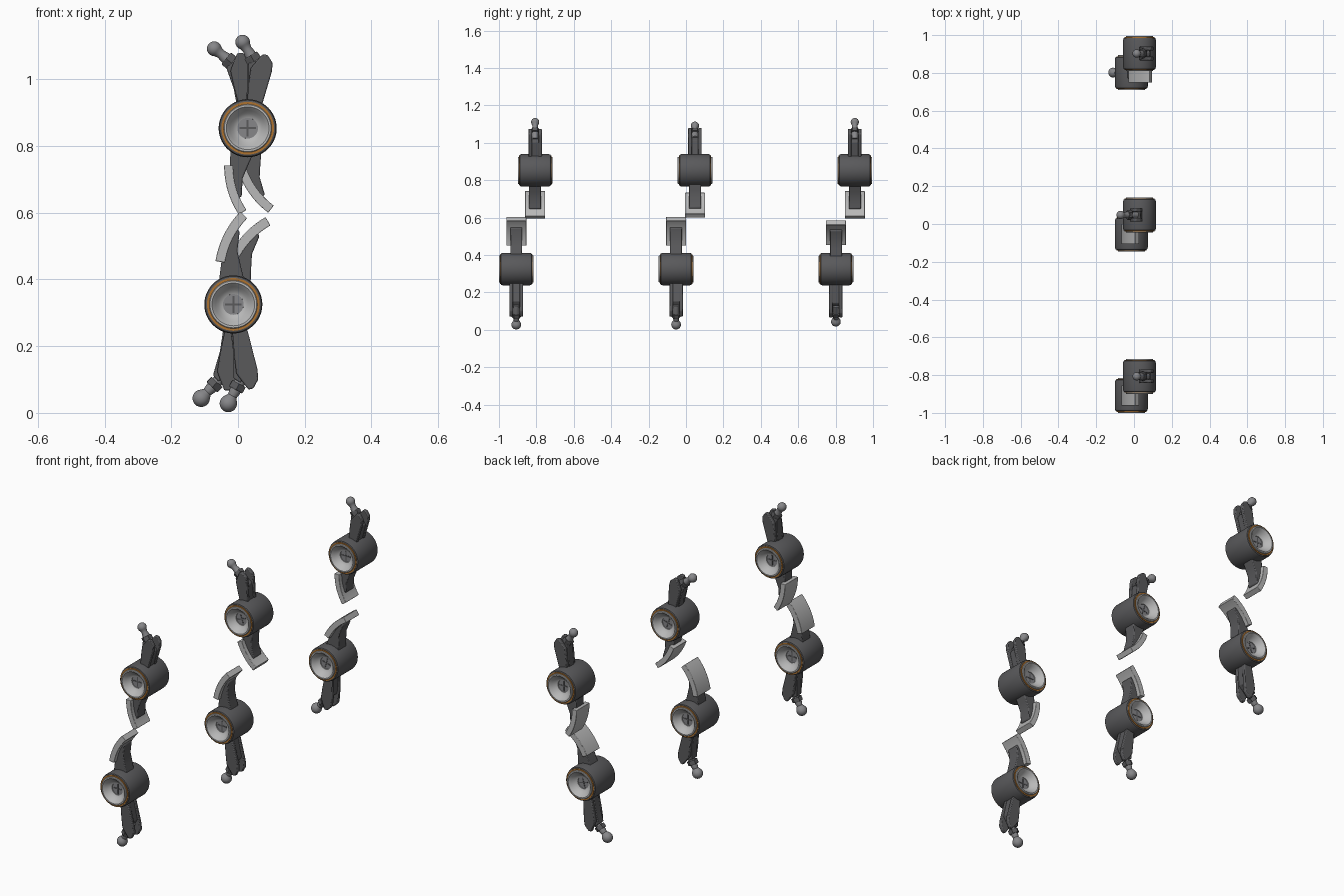
import bpy, bmesh, math
from mathutils import Matrix, Vector

if "Cube" in bpy.data.objects:
    bpy.data.objects.remove(bpy.data.objects["Cube"])

U = 0.003  # profile unit


def material(name, c):
    m = bpy.data.materials.new(name)
    m.diffuse_color = (c[0], c[1], c[2], 1)
    m.use_nodes = True
    m.node_tree.nodes["Principled BSDF"].inputs["Base Color"].default_value = m.diffuse_color
    return m


DARK = material("dark_steel", (0.10, 0.10, 0.105))
MID = material("bolt_steel", (0.24, 0.24, 0.25))
LIGHT = material("polished_steel", (0.48, 0.48, 0.48))
BRONZE = material("bronze", (0.42, 0.17, 0.03))


def finish(bm, name, mat, place, bevel=0, angle=35):
    bmesh.ops.remove_doubles(bm, verts=bm.verts, dist=1e-5)
    bmesh.ops.recalc_face_normals(bm, faces=bm.faces)
    me = bpy.data.meshes.new(name)
    bm.to_mesh(me)
    bm.free()
    ob = bpy.data.objects.new(name, me)
    bpy.context.collection.objects.link(ob)
    me.materials.append(mat)
    ob.matrix_world = place
    if bevel:
        b = ob.modifiers.new("edge", 'BEVEL')
        b.width, b.segments, b.limit_method = bevel, 2, 'ANGLE'
    bpy.ops.object.select_all(action='DESELECT')
    ob.select_set(True)
    bpy.context.view_layer.objects.active = ob
    bpy.ops.object.shade_smooth_by_angle(angle=math.radians(angle))
    return ob


def plate(bm, pts, y0, y1):
    """Extrude a side outline along y."""
    f = bm.faces.new([bm.verts.new((x * U, y0, z * U)) for x, z in pts])
    r = bmesh.ops.extrude_face_region(bm, geom=[f])
    vs = [v for v in r["geom"] if isinstance(v, bmesh.types.BMVert)]
    bmesh.ops.translate(bm, verts=vs, vec=(0, y1 - y0, 0))


def lathe(bm, prof, n=48, frame=Matrix()):
    """Spin (radius, height) points about the local y axis."""
    vs = [bm.verts.new(frame @ Vector((r, h, 0))) for r, h in prof]
    es = [bm.edges.new(p) for p in zip(vs, vs[1:])]
    axis = (frame.to_3x3() @ Vector((0, 1, 0))).normalized()
    bmesh.ops.spin(bm, geom=vs + es, cent=frame.translation, axis=axis,
                   angle=math.tau, steps=n, use_duplicate=False)


def hub(place):
    # barrel with rounded rims
    bm = bmesh.new()
    half = [(0.087, 0.072), (0.084, 0.081), (0.078, 0.084), (0.06, 0.084)]
    inner = [(0.06, 0.05), (0, 0.05)]
    top = half + inner
    lathe(bm, [(r, -h) for r, h in reversed(top)] + top)
    finish(bm, "hub_barrel", DARK, place)
    for s in (-1, 1):
        bm = bmesh.new()
        lathe(bm, [(r, s * h) for r, h in
                   [(0.079, 0.083), (0.079, 0.0865), (0.071, 0.0865), (0.071, 0.083)]])
        finish(bm, "bronze_ring", BRONZE, place)
        # flange ring that dishes inwards to the shaft end
        bm = bmesh.new()
        lathe(bm, [(r, s * h) for r, h in
                   [(0.072, 0.083), (0.072, 0.091), (0.070, 0.093), (0.064, 0.093),
                    (0.061, 0.090), (0.053, 0.080), (0.044, 0.070), (0.036, 0.064),
                    (0.031, 0.062), (0.031, 0.052)]])
        finish(bm, "dished_flange", LIGHT, place)
        bm = bmesh.new()
        lathe(bm, [(0.031, s * 0.05), (0.031, s * 0.058), (0, s * 0.058)], 32)
        finish(bm, "shaft_end", MID, place)
        # cross slot
        bm = bmesh.new()
        for a, b in ((25 / 3, 1), (1, 25 / 3)):
            plate(bm, [(-a, -b), (a, -b), (a, b), (-a, b)], s * 0.056, s * 0.0595)
        finish(bm, "cross_slot", DARK, place)


def rocker(x, y, z, turn, lower):
    place = Matrix.Translation((x, y, z)) @ Matrix.Rotation(-math.radians(turn), 4, 'Y')
    hub(place)
    if lower:
        ball_map = lambda p: (p[0], -1.15 * p[1])
        a = math.radians(-10)

        def pad_map(p):
            px, pz = p[0] * 1.07, -p[1] * 1.07
            return (px * math.cos(a) - pz * math.sin(a), px * math.sin(a) + pz * math.cos(a))
    else:
        ball_map = pad_map = lambda p: p

    # adjuster arm: two cheeks around a shorter web
    cheek = [(-1, 22), (1, 45), (3, 60), (9, 67), (15, 74), (20, 73), (25, 65), (24, 56), (14, 22)]
    web = [(-3, 22), (0, 42), (0, 64), (7, 68), (13, 60), (20, 50), (13, 22)]
    bm = bmesh.new()
    for s in (-1, 1):
        plate(bm, [ball_map(p) for p in cheek], s * 0.017, s * 0.036)
    finish(bm, "adjuster_cheeks", DARK, place, 0.004)
    bm = bmesh.new()
    plate(bm, [ball_map(p) for p in web], -0.02, 0.02)
    finish(bm, "adjuster_web", DARK, place, 0.003)

    # ball screw and its nut
    b, e = (Vector((q[0] * U, 0, q[1] * U)) for q in (ball_map((-5, 86)), ball_map((14, 55))))
    if lower:
        b = Vector((-5 * U, 0, -99 * U))
    d = (e - b).normalized()
    frame = Matrix.Translation(b) @ Vector((0, 1, 0)).rotation_difference(d).to_matrix().to_4x4()
    R = 0.026 if lower else 0.022
    L = (e - b).length
    prof = [(R * math.sin(t), -R * math.cos(t)) for t in (math.pi * k / 14 for k in range(11))]
    prof += [(0.014, 0.026), (0.017, 0.04), (0.017, L), (0, L)]
    bm = bmesh.new()
    lathe(bm, prof, 24, frame)
    finish(bm, "ball_screw", MID, place)
    bm = bmesh.new()
    lathe(bm, [(0, 0.046), (0.024, 0.046), (0.026, 0.05), (0.026, 0.068), (0, 0.068)], 6, frame)
    finish(bm, "lock_nut", DARK, place, 0, 20)

    # follower arm tapering behind the pad
    arm = [(-17, -20), (-18, -40), (-16, -56), (-9, -70), (-6, -68), (-5, -50), (0, -38), (8, -20)]
    bm = bmesh.new()
    plate(bm, [pad_map(p) for p in arm], -0.032, 0.032)
    finish(bm, "follower_arm", DARK, place, 0.004)

    # curved follower pad of even thickness
    p0, p1, p2 = Vector((-19, -37)), Vector((-19, -63)), Vector((-5, -84))
    left, right = [], []
    for k in range(13):
        t = k / 12
        c = p0 * (1 - t) ** 2 + p1 * 2 * t * (1 - t) + p2 * t * t
        g = ((p1 - p0) * (1 - t) + (p2 - p1) * t).normalized()
        n = Vector((-g.y, g.x)) * 4.5
        left.append(pad_map(c - n))
        right.append(pad_map(c + n))
    bm = bmesh.new()
    plate(bm, left + right[::-1], -0.0535, 0.0535)
    finish(bm, "follower_pad", LIGHT, place, 0.002)


# three facing pairs, one of each row swung open
for i in range(3):
    dy = 0.8545 * (i - 1)
    rocker(0.029, 0.048 + dy, 0.853, 19.5 if i == 1 else 0, False)
    rocker(-0.014, -0.053 + dy, 0.325, -16 if i == 2 else 0, True)
